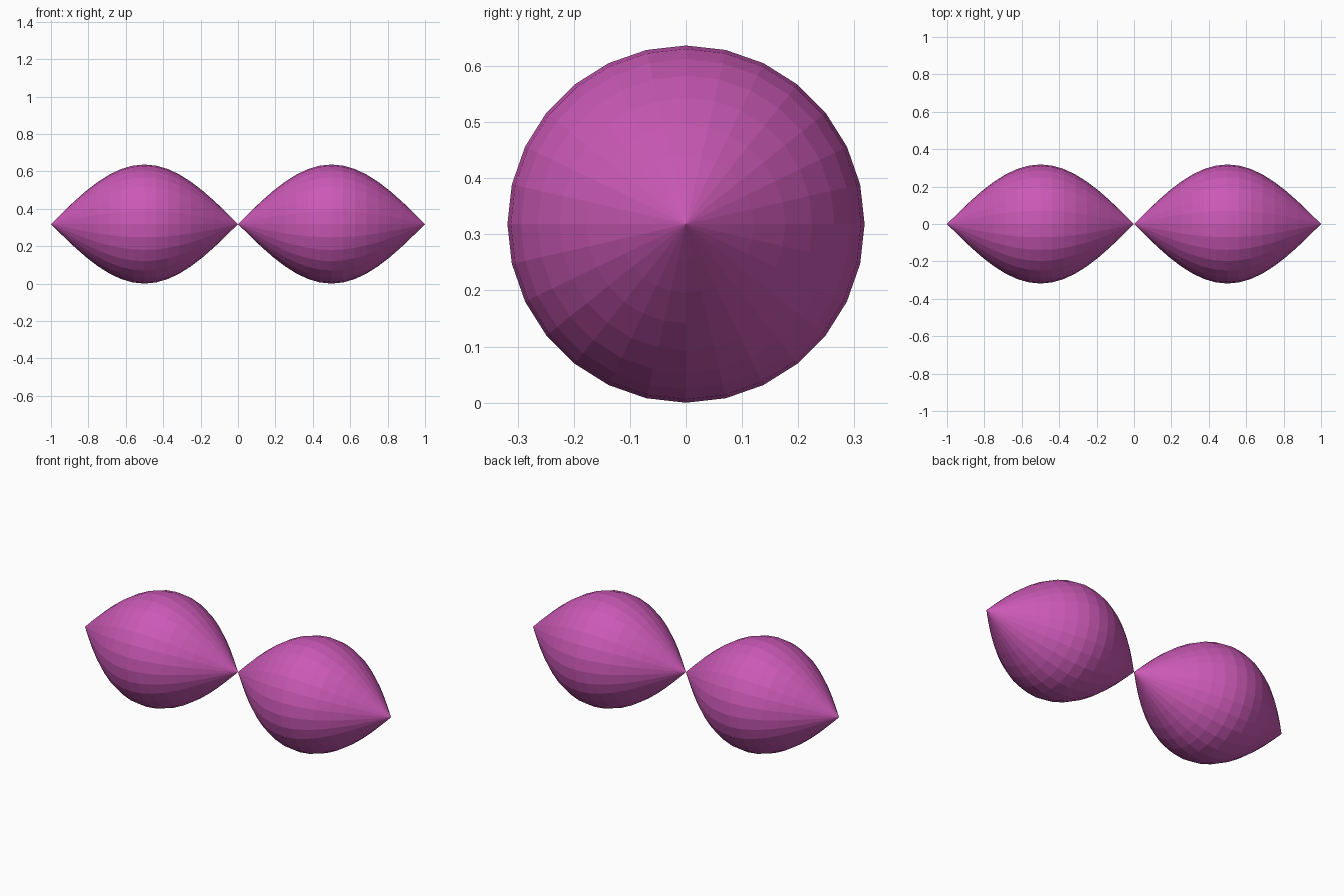
import bpy, bmesh, math

if "Cube" in bpy.data.objects:
    bpy.data.objects.remove(bpy.data.objects["Cube"])

SIDES, STEPS = 28, 16
R = 1 / math.pi          # widest radius of a lobe
material = bpy.data.materials.new("magenta")
material.diffuse_color = (0.60, 0.10, 0.47, 1)
material.use_nodes = True
material.node_tree.nodes["Principled BSDF"].inputs["Base Color"].default_value = material.diffuse_color


def lobe(name, x0):
    """Half sine wave of length 1 revolved about the x axis."""
    bm = bmesh.new()
    tip_a = bm.verts.new((x0, 0, R))
    tip_b = bm.verts.new((x0 + 1, 0, R))
    rings = []
    for i in range(1, STEPS):
        t = i / STEPS
        r = R * math.sin(math.pi * t)
        rings.append([bm.verts.new((x0 + t,
                                    r * math.sin(2 * math.pi * k / SIDES),
                                    R + r * math.cos(2 * math.pi * k / SIDES)))
                      for k in range(SIDES)])
    for k in range(SIDES):
        n = (k + 1) % SIDES
        bm.faces.new((tip_a, rings[0][k], rings[0][n]))
        bm.faces.new((tip_b, rings[-1][n], rings[-1][k]))
        for a, b in zip(rings, rings[1:]):
            bm.faces.new((a[k], b[k], b[n], a[n]))
    bmesh.ops.recalc_face_normals(bm, faces=bm.faces)
    mesh = bpy.data.meshes.new(name)
    bm.to_mesh(mesh)
    bm.free()
    mesh.materials.append(material)
    obj = bpy.data.objects.new(name, mesh)
    bpy.context.collection.objects.link(obj)


# Two pointed lobes meeting tip to tip at the centre
lobe("left_lobe", -1)
lobe("right_lobe", 0)
